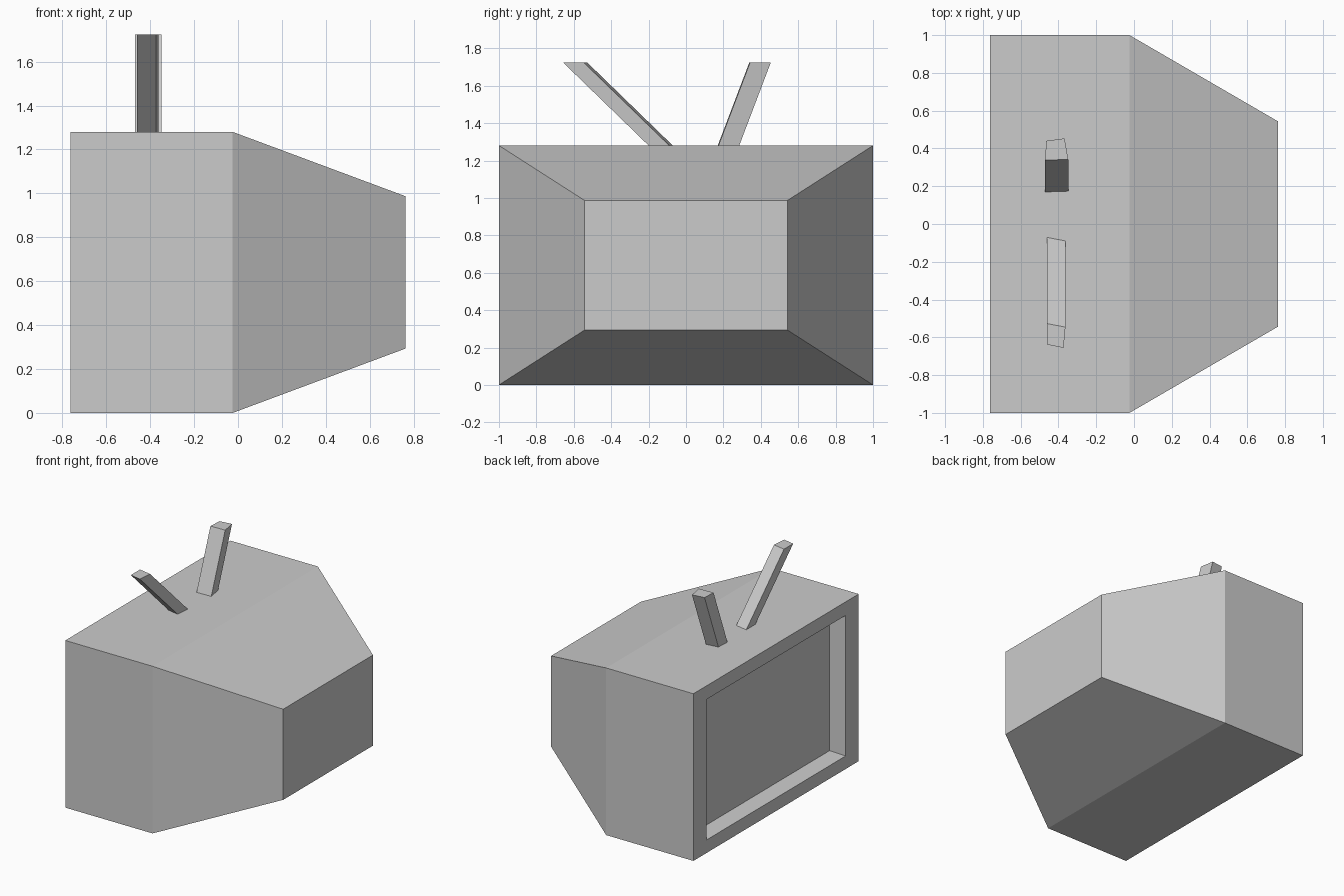
import bpy, bmesh

if "Cube" in bpy.data.objects:
    bpy.data.objects.remove(bpy.data.objects["Cube"])


def loft(name, rings):
    """Skin a stack of equal-length rings and cap both ends."""
    bm = bmesh.new()
    loops = [[bm.verts.new(p) for p in ring] for ring in rings]
    n = len(loops[0])
    for a, b in zip(loops, loops[1:]):
        for i in range(n):
            j = (i + 1) % n
            bm.faces.new((a[i], a[j], b[j], b[i]))
    bm.faces.new(loops[0])
    bm.faces.new(loops[-1])
    bmesh.ops.recalc_face_normals(bm, faces=bm.faces)
    mesh = bpy.data.meshes.new(name)
    bm.to_mesh(mesh)
    bm.free()
    obj = bpy.data.objects.new(name, mesh)
    bpy.context.collection.objects.link(obj)
    return obj


def rect(x, half_y, z0, z1):
    return [(x, -half_y, z0), (x, half_y, z0), (x, half_y, z1), (x, -half_y, z1)]


# Cabinet: recessed screen with flared walls, frame, straight box, tapered rear
loft("television_cabinet", [
    rect(-0.656, 0.80, 0.128, 1.148),
    rect(-0.763, 0.843, 0.10, 1.176),
    rect(-0.763, 1.00, 0.00, 1.28),
    rect(-0.024, 1.00, 0.00, 1.28),
    rect(0.763, 0.543, 0.293, 0.987),
])


# Antennas: slanted four-sided bars, rooted just inside the cabinet top
def antenna(name, tip, slope, top=1.723, root=1.25):
    base = [(x, y - slope * (top - root), root) for x, y in tip]
    loft(name, [base, [(x, y, top) for x, y in tip]])


antenna("antenna_left",
        [(-0.465, 0.44), (-0.368, 0.453), (-0.348, 0.342), (-0.47, 0.338)], 0.38)
antenna("antenna_right",
        [(-0.461, -0.527), (-0.363, -0.546), (-0.373, -0.656), (-0.461, -0.638)], -1.03)
